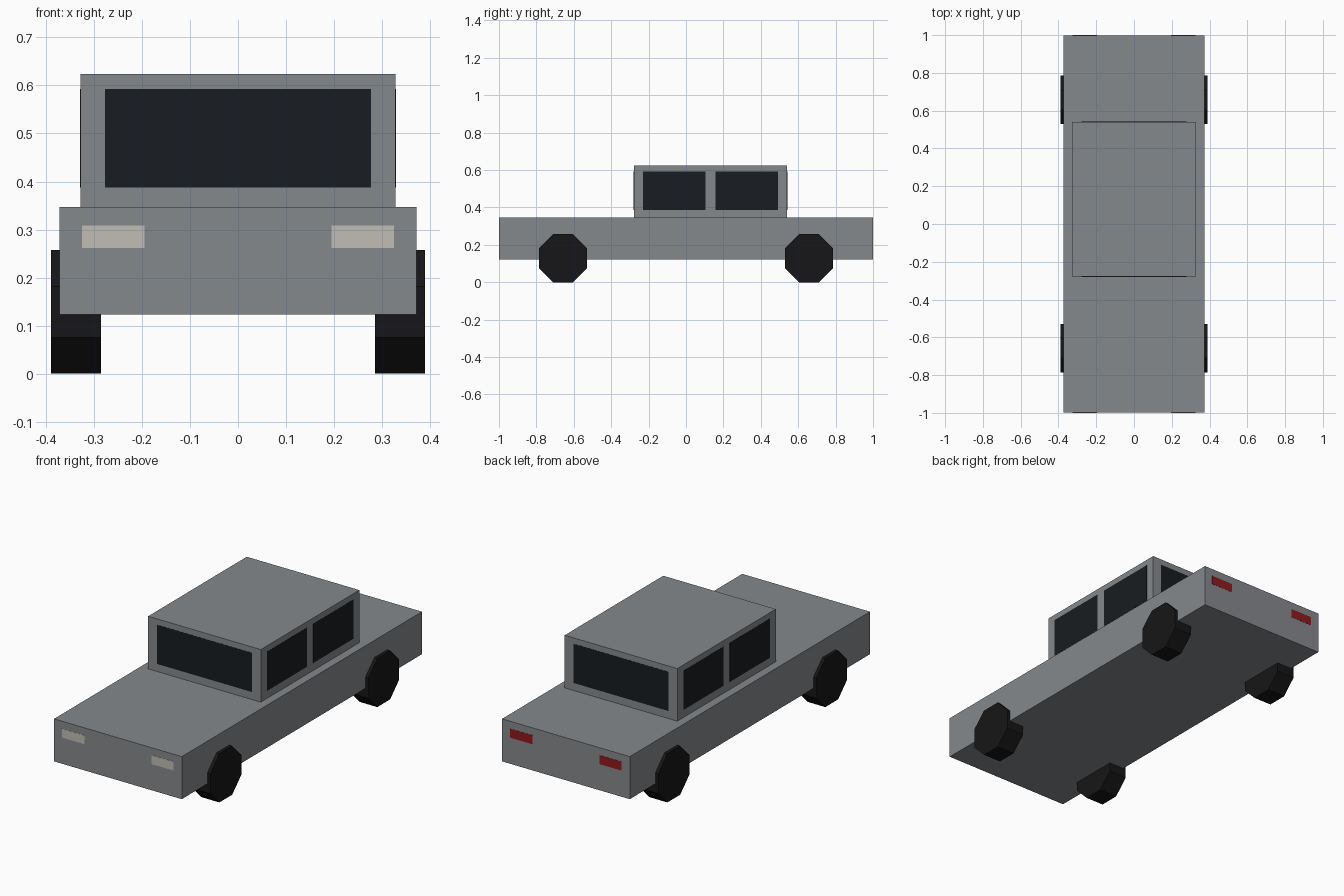
import bpy, bmesh
from math import pi, cos
from mathutils import Matrix

if "Cube" in bpy.data.objects:
    bpy.data.objects.remove(bpy.data.objects["Cube"])


def material(name, rgb):
    m = bpy.data.materials.new(name)
    m.diffuse_color = (*rgb, 1)
    m.use_nodes = True
    m.node_tree.nodes["Principled BSDF"].inputs["Base Color"].default_value = m.diffuse_color
    return m


paint = material("paint", (0.235, 0.248, 0.265))
glass = material("glass", (0.009, 0.012, 0.015))
rubber = material("rubber", (0.008, 0.008, 0.009))
lamp = material("lamp", (0.53, 0.51, 0.46))
red = material("red", (0.28, 0.01, 0.013))


def finish(name, bm, mat):
    me = bpy.data.meshes.new(name)
    bm.to_mesh(me)
    bm.free()
    me.materials.append(mat)
    ob = bpy.data.objects.new(name, me)
    bpy.context.collection.objects.link(ob)
    return ob


def box(name, x, y, z, mat):
    """Box from (min, max) ranges on each axis."""
    bm = bmesh.new()
    size = [r[1] - r[0] for r in (x, y, z)]
    mid = [(r[1] + r[0]) / 2 for r in (x, y, z)]
    bmesh.ops.create_cube(bm, size=1, matrix=Matrix.Translation(mid) @ Matrix.Diagonal((*size, 1)))
    return finish(name, bm, mat)


def wheel(name, x, y, r=0.1285, width=0.104):
    """Octagonal wheel resting on a flat side."""
    bm = bmesh.new()
    R = r / cos(pi / 8)
    m = Matrix.Translation((x, y, r)) @ Matrix.Rotation(pi / 2, 4, 'Y') @ Matrix.Rotation(pi / 8, 4, 'Z')
    bmesh.ops.create_cone(bm, cap_ends=True, segments=8, radius1=R, radius2=R, depth=width, matrix=m)
    return finish(name, bm, rubber)


T = 0.0008                   # how far glass and lights stand proud
L = 1 - T                    # half length of the body
CX, CY0, CY1 = 0.328, -0.279, 0.541
GZ = (0.387, 0.593)

# Main masses
box("body", (-0.372, 0.372), (-L, L), (0.123, 0.347), paint)
box("cabin", (-CX, CX), (CY0, CY1), (0.347, 0.624), paint)

# Front and rear glass
box("windshield", (-0.277, 0.277), (CY0 - T, CY0 + T), GZ, glass)
box("rear_window", (-0.277, 0.277), (CY1 - T, CY1 + T), GZ, glass)

for side, s in (("left", -1), ("right", 1)):
    # Side windows
    gx = sorted((s * (CX - T), s * (CX + T)))
    box(f"front_window_{side}", gx, (-0.229, 0.105), GZ, glass)
    box(f"back_window_{side}", gx, (0.157, 0.491), GZ, glass)
    # Lights
    lx = sorted((s * 0.195, s * 0.325))
    box(f"headlight_{side}", lx, (-1, -L + T), (0.261, 0.308), lamp)
    box(f"taillight_{side}", lx, (L - T, 1), (0.261, 0.308), red)
    # Wheels
    for end, y in (("front", -0.657), ("rear", 0.657)):
        wheel(f"{end}_wheel_{side}", s * 0.337, y)
